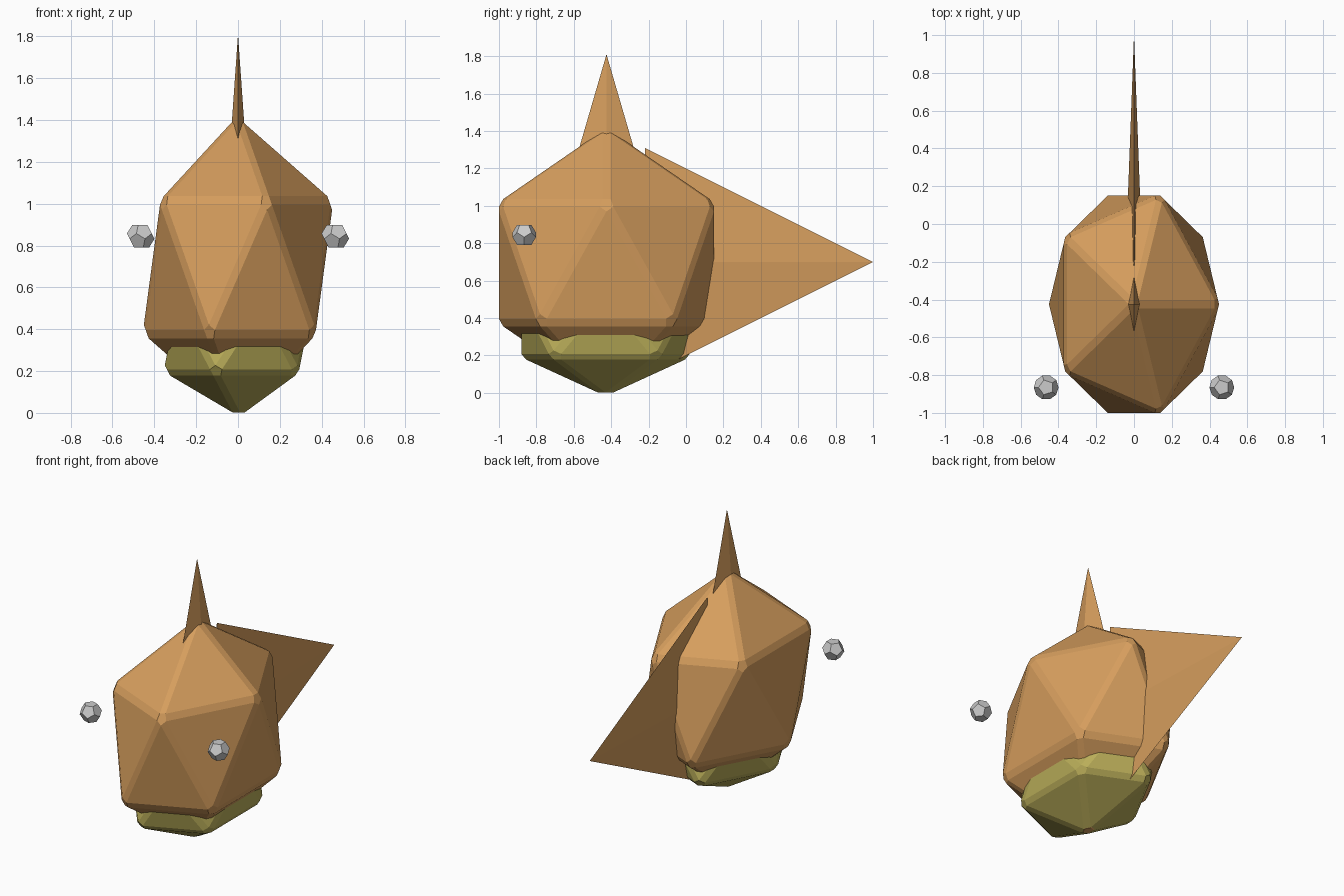
import bpy, bmesh
from mathutils import Vector

if "Cube" in bpy.data.objects:
    bpy.data.objects.remove(bpy.data.objects["Cube"])


def material(name, color):
    m = bpy.data.materials.new(name)
    m.diffuse_color = (*color, 1)
    m.use_nodes = True
    m.node_tree.nodes["Principled BSDF"].inputs["Base Color"].default_value = m.diffuse_color
    return m


ORANGE = material("orange", (0.67, 0.34, 0.11))
YELLOW = material("olive_yellow", (0.49, 0.42, 0.10))
GREY = material("light_grey", (0.60, 0.60, 0.60))


def finish(bm, name, mat, loc):
    bmesh.ops.recalc_face_normals(bm, faces=bm.faces[:])
    me = bpy.data.meshes.new(name)
    bm.to_mesh(me)
    bm.free()
    me.materials.append(mat)
    ob = bpy.data.objects.new(name, me)
    ob.location = loc
    bpy.context.collection.objects.link(ob)


def bevelled_ico(name, mat, loc, half, width):
    """Icosahedron with chamfered edges, stretched to the given half sizes."""
    bm = bmesh.new()
    bmesh.ops.create_icosphere(bm, subdivisions=1, radius=1)
    bmesh.ops.bevel(bm, geom=bm.edges[:], offset=width, offset_type='OFFSET',
                    segments=1, profile=0.5, affect='EDGES')
    size = [max(abs(v.co[i]) for v in bm.verts) for i in range(3)]
    bmesh.ops.scale(bm, verts=bm.verts[:],
                    vec=[h / s for h, s in zip(half, size)])
    finish(bm, name, mat, loc)


def fin(name, apex, base, side, thick):
    """Thin four-sided spike with a diamond base."""
    bm = bmesh.new()
    base, side, thick = Vector(base), Vector(side), Vector((thick, 0, 0))
    ring = [bm.verts.new(base + d) for d in (side, thick, -side, -thick)]
    tip = bm.verts.new(apex)
    bm.faces.new(ring)
    for i in range(4):
        bm.faces.new((ring[i], ring[(i + 1) % 4], tip))
    finish(bm, name, ORANGE, (0, 0, 0))


def dodecahedron(name, mat, loc, radius):
    """Dual of the icosahedron: hull of its face centres."""
    ico = bmesh.new()
    bmesh.ops.create_icosphere(ico, subdivisions=1, radius=1)
    bm = bmesh.new()
    for f in ico.faces:
        bm.verts.new(f.calc_center_median().normalized() * radius)
    ico.free()
    bmesh.ops.convex_hull(bm, input=bm.verts[:])
    bmesh.ops.dissolve_limit(bm, angle_limit=0.1, verts=bm.verts[:],
                             edges=bm.edges[:])
    finish(bm, name, mat, loc)


# Body and jaw
bevelled_ico("body", ORANGE, (0, -0.425, 0.696), (0.45, 0.575, 0.695), 0.035)
bevelled_ico("jaw", YELLOW, (0, -0.43, 0.36), (0.35, 0.45, 0.358), 0.05)

# Dorsal and tail fins
fin("dorsal_fin", (0, -0.425, 1.81), (0, -0.425, 1.21), (0, 0.175, 0), 0.042)
fin("tail_fin", (0, 1.0, 0.70), (0, -0.22, 0.70), (0, 0, 0.61), 0.046)

# Eyes
for label, x in (("left", -0.465), ("right", 0.465)):
    dodecahedron(label + "_eye", GREY, (x, -0.865, 0.845), 0.067)
